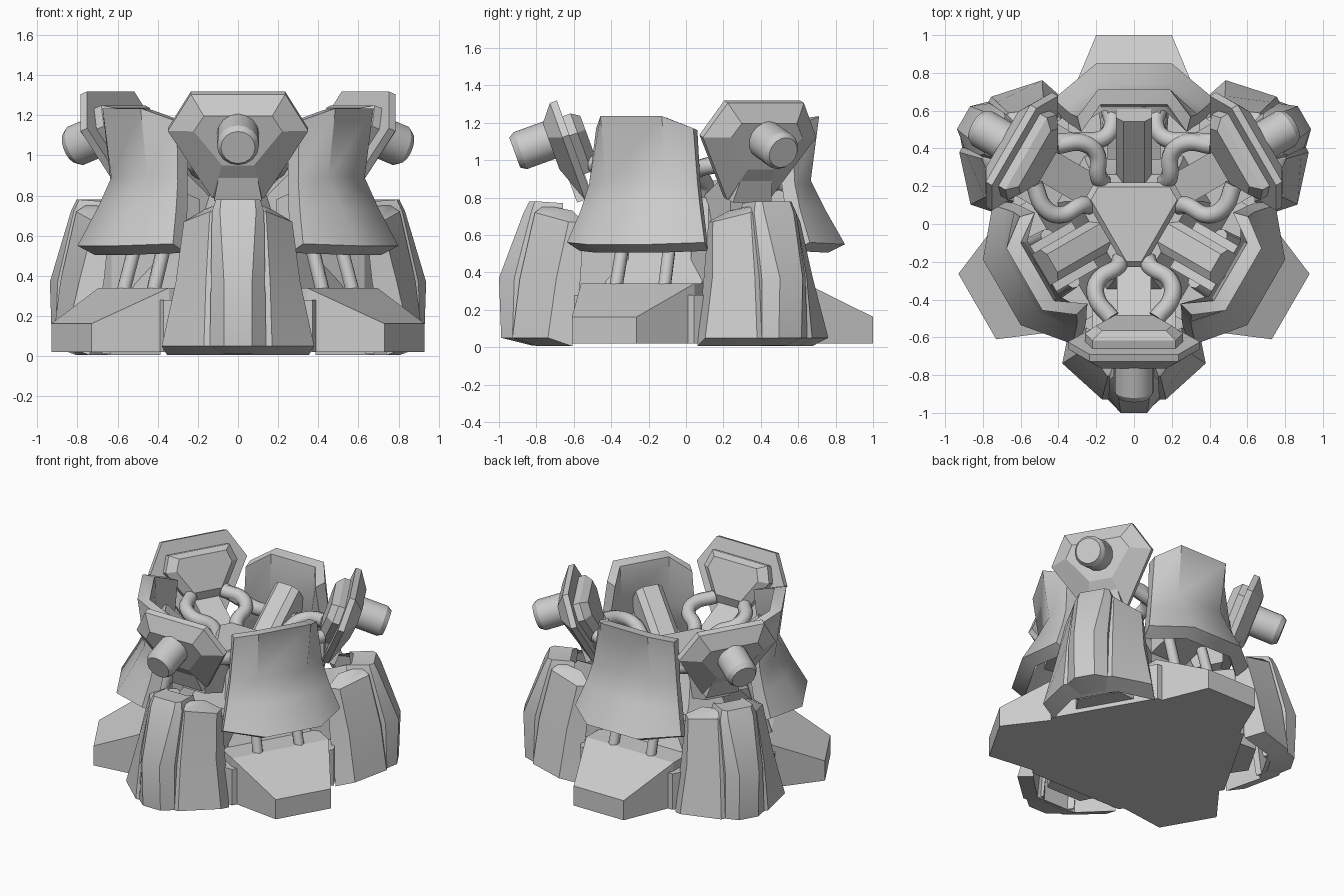
import bpy, bmesh
from math import radians, cos, sin

if "Cube" in bpy.data.objects:
    bpy.data.objects.remove(bpy.data.objects["Cube"])

CY = 0.042                      # y of the three-fold axis
FRONT = (0, 120, 240)           # weapon/leg sectors
BACK = (180, 300, 60)           # foot/skirt sectors


def place(name, data, angles):
    for a in angles:
        o = bpy.data.objects.new(name, data)
        o.location = (0, CY, 0)
        o.rotation_euler.z = radians(a)
        bpy.context.collection.objects.link(o)


def loft(name, rings, angles, sharp=15):
    """Skin even-sided rings of points and cap both ends with quad strips."""
    bm = bmesh.new()
    vs = [[bm.verts.new(p) for p in ring] for ring in rings]
    n = len(vs[0])
    for a, b in zip(vs, vs[1:]):
        for i in range(n):
            j = (i + 1) % n
            bm.faces.new((a[i], a[j], b[j], b[i]))
    for ring in (vs[0], vs[-1]):
        for i in range(n // 2 - 1):
            bm.faces.new((ring[i], ring[i + 1], ring[n - 2 - i], ring[n - 1 - i]))
    bmesh.ops.recalc_face_normals(bm, faces=bm.faces)
    me = bpy.data.meshes.new(name)
    bm.to_mesh(me)
    bm.free()
    me.shade_smooth()
    me.set_sharp_from_angle(angle=radians(sharp))
    place(name, me, angles)


def shell(name, levels, angles):
    """levels: (half profile of (t, r, z), thickness, inner z offset)."""
    rings = []
    for half, th, dz in levels:
        full = [(-t, r, z) for t, r, z in reversed(half)] + list(half)
        ring = [(t, -r, z) for t, r, z in full]
        ring += [(t * 0.93, -(r - th), z + dz) for t, r, z in reversed(full)]
        rings.append(ring)
    loft(name, rings, angles, 38)


def box_ring(t, r, z0, z1):
    return [(-t, -r, z0), (t, -r, z0), (t, -r, z1), (-t, -r, z1)]


# Tilted frame of the weapon pod: u sideways, v up the plate, w outward
TILT = radians(20)


def pod(u, v, w):
    return (u, -(0.69 + v * sin(TILT) + w * cos(TILT)),
            1.1 + v * cos(TILT) - w * sin(TILT))


def pod_ring(half, w):
    return [pod(u, v, w) for u, v in half] + [pod(-u, v, w) for u, v in reversed(half)]


def tube(name, pts, radius, angles):
    cu = bpy.data.curves.new(name, 'CURVE')
    cu.dimensions = '3D'
    cu.bevel_depth = radius
    cu.bevel_resolution = 2
    cu.use_fill_caps = True
    cu.resolution_u = 6
    s = cu.splines.new('BEZIER')
    s.bezier_points.add(len(pts) - 1)
    for b, (t, r, z) in zip(s.bezier_points, pts):
        b.co = (t, -r, z)
        b.handle_left_type = b.handle_right_type = 'AUTO'
    place(name, cu, angles)


def hexa(r, t, z):
    """Six points: a pair at radius r, half-width t in each of three sectors."""
    out = []
    for a in FRONT:
        c, s = cos(radians(a)), sin(radians(a))
        out += [(x * c + r * s, x * s - r * c, z) for x in (-t, t)]
    return out


# Base and central core
loft("base", [hexa(0.64, 0.37, 0.02), hexa(0.64, 0.37, 0.28)], (0,))
loft("core", [hexa(0.5, 0.25, 0.28), hexa(0.36, 0.12, 0.62), hexa(0.3, 0.08, 0.8)], (0,))
loft("core_cap", [hexa(0.27, 0.05, 0.78), hexa(0.27, 0.05, 0.86), hexa(0.24, 0.04, 0.89)], (0,))

# Feet
loft("foot", [box_ring(0.35, 0.3, 0.02, 0.34), box_ring(0.35, 0.6, 0.02, 0.34),
              box_ring(0.2, 0.958, 0.02, 0.162)], BACK)

# Curved skirt armour
shell("skirt_armor", [
    ([(0.20, 0.808, 0.55), (0.425, 0.62, 0.56)], 0.09, -0.045),
    ([(0.185, 0.70, 0.74), (0.37, 0.57, 0.73)], 0.08, 0),
    ([(0.18, 0.625, 0.89), (0.335, 0.54, 0.87)], 0.07, 0),
    ([(0.19, 0.67, 1.235), (0.30, 0.525, 1.17)], 0.08, -0.01)], BACK)

# Leg armour with its raised central ridge
shell("leg_armor", [
    ([(0.17, 0.97, 0.05), (0.38, 0.78, 0.05)], 0.13, -0.045),
    ([(0.16, 0.93, 0.37), (0.31, 0.735, 0.37)], 0.13, 0),
    ([(0.14, 0.85, 0.72), (0.27, 0.67, 0.67)], 0.08, 0),
    ([(0.12, 0.81, 0.75), (0.17, 0.71, 0.73)], 0.06, 0)], FRONT)
shell("leg_ridge", [
    ([(0.07, 1.03, 0.05), (0.14, 0.97, 0.05)], 0.16, -0.04),
    ([(0.07, 1.042, 0.37), (0.135, 0.96, 0.37)], 0.2, 0),
    ([(0.09, 0.91, 0.72), (0.13, 0.87, 0.72)], 0.17, 0),
    ([(0.085, 0.88, 0.78), (0.11, 0.85, 0.78)], 0.15, -0.01)], FRONT)
loft("leg_block", [box_ring(0.22, 0.35, 0.05, 0.55), box_ring(0.22, 0.6, 0.05, 0.6),
                   box_ring(0.14, 0.76, 0.05, 0.68)], FRONT)

# Weapon pods: bevelled shield, rear boss, neck and barrel
rim = [(0.235, 0.22), (0.35, 0.025), (0.13, -0.33)]
loft("pod_shield", [pod_ring(rim, -0.035), pod_ring(rim, 0.005),
                    pod_ring([(0.17, 0.13), (0.22, 0.05), (0.08, -0.13)], 0.078)], FRONT)
back = [(0.22, 0.13), (0.26, 0.02), (0.12, -0.2)]
loft("pod_boss", [pod_ring(back, -0.035), pod_ring(back, -0.08),
                  pod_ring([(0.17, 0.10), (0.20, 0.02), (0.10, -0.14)], -0.125)], FRONT)
neck = [(0.08, -0.12), (0.12, -0.33)]
loft("pod_neck", [pod_ring(neck, -0.04), pod_ring(neck, 0.05)], FRONT)
barrel = [[pod(rad * cos(radians(k * 22.5)), 0.035 + rad * sin(radians(k * 22.5)), w)
           for k in range(16)] for w, rad in ((0.0, 0.105), (0.24, 0.105), (0.272, 0.085))]
loft("barrel", barrel, FRONT, 30)
loft("pod_arm", [box_ring(0.09, 0.2, 0.6, 0.78), box_ring(0.09, 0.55, 0.72, 0.95)], FRONT)

# Steep chamfered beams between core and skirts
beam = []
for r, z in ((0.17, 0.80), (0.50, 1.09)):
    beam.append([(-0.095, -r - 0.1, z - 0.15), (-0.095, -r - 0.02, z - 0.03), (-0.055, -r, z),
                 (0.055, -r, z), (0.095, -r - 0.02, z - 0.03), (0.095, -r - 0.1, z - 0.15)])
loft("inner_beam", beam, BACK)
loft("skirt_mount", [box_ring(0.14, 0.3, 0.6, 0.78), box_ring(0.14, 0.6, 0.68, 0.9)], BACK)

# Struts under the skirts, hoses behind the pods
for s in (-1, 1):
    tube("strut", [(s * 0.15, 0.58, 0.3), (s * 0.14, 0.45, 0.75)], 0.036, BACK)
    tube("hose", [(s * 0.07, 0.23, 0.82), (s * 0.09, 0.27, 0.88), (s * 0.19, 0.34, 0.93),
                  (s * 0.20, 0.43, 0.96), (s * 0.12, 0.54, 0.98)], 0.047, FRONT)
# Extra hoses beside the rear beam
for s, a in ((1, 120), (-1, 240)):
    tube("rear_hose", [(s * 0.42, 0.39, 0.82), (s * 0.36, 0.34, 0.87), (s * 0.28, 0.345, 0.9),
                       (s * 0.20, 0.45, 0.94), (s * 0.13, 0.56, 0.98)], 0.047, (a,))
